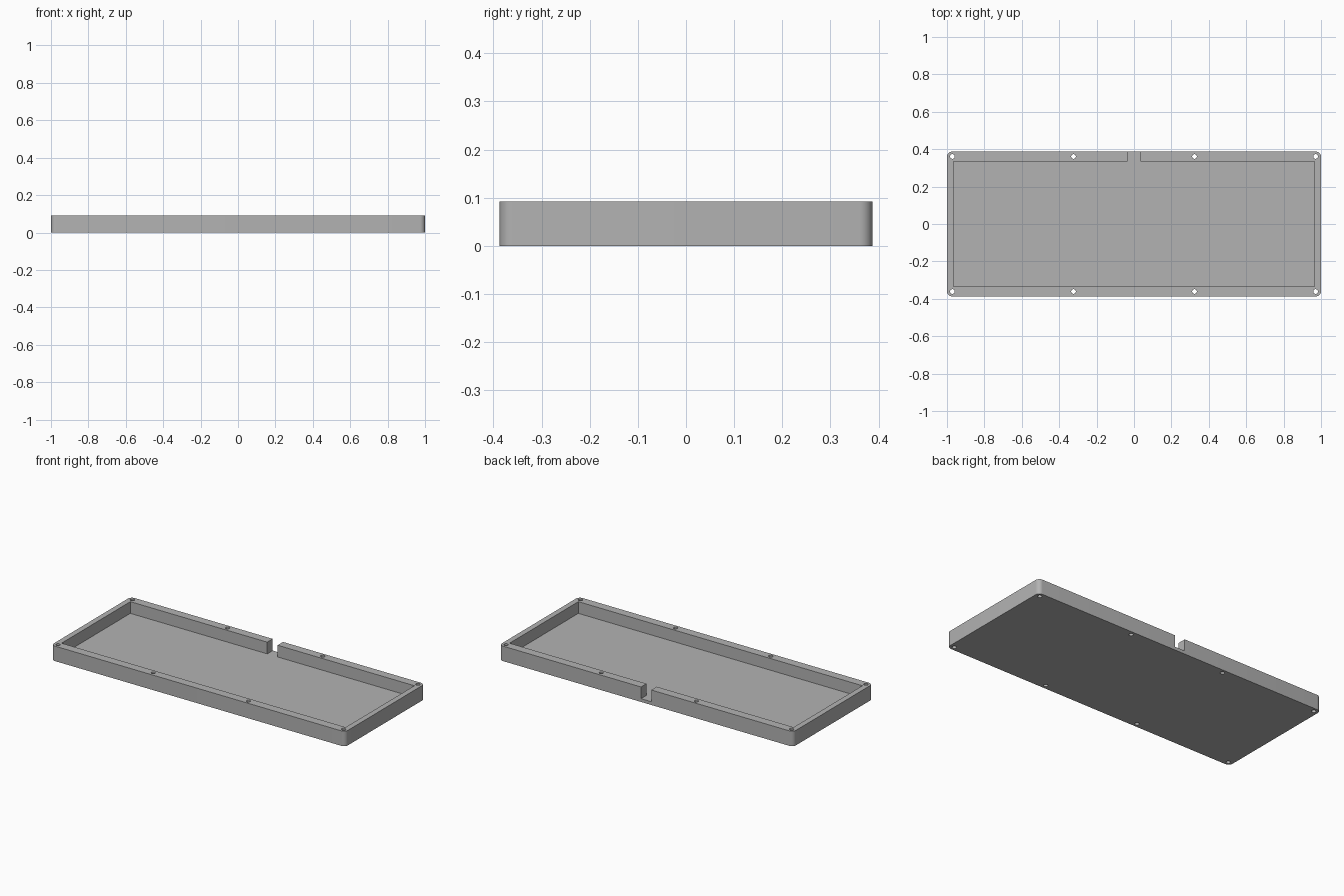
import bpy, bmesh

cube = bpy.data.objects.get("Cube")
if cube:
    bpy.data.objects.remove(cube, do_unlink=True)

HALF_X, HALF_Y, HEIGHT, FLOOR = 1.0, 0.387, 0.092, 0.02
POCKET_X, POCKET_Y, NOTCH_X = 0.966, 0.334, 0.035
HOLE_X, HOLE_Y, HOLE_R = 0.971, 0.361, 0.0125

grey = bpy.data.materials.new("light grey")
grey.use_nodes = True
colour = (0.45, 0.45, 0.45, 1)
grey.diffuse_color = colour
grey.node_tree.nodes["Principled BSDF"].inputs["Base Color"].default_value = colour


def finish(name, bm):
    mesh = bpy.data.meshes.new(name)
    bmesh.ops.recalc_face_normals(bm, faces=bm.faces)
    bm.to_mesh(mesh)
    bm.free()
    mesh.materials.append(grey)
    obj = bpy.data.objects.new(name, mesh)
    bpy.context.collection.objects.link(obj)
    return obj


def prism(bm, outline, bottom, top):
    face = bm.faces.new([bm.verts.new((x, y, bottom)) for x, y in outline])
    lifted = bmesh.ops.extrude_face_region(bm, geom=[face], use_keep_orig=True)
    verts = [v for v in lifted["geom"] if isinstance(v, bmesh.types.BMVert)]
    bmesh.ops.translate(bm, verts=verts, vec=(0, 0, top - bottom))


# Tray block with rounded vertical corners
bm = bmesh.new()
prism(bm, [(-HALF_X, -HALF_Y), (HALF_X, -HALF_Y), (HALF_X, HALF_Y), (-HALF_X, HALF_Y)], 0, HEIGHT)
upright = [e for e in bm.edges if abs(e.verts[0].co.z - e.verts[1].co.z) > 0.01]
bmesh.ops.bevel(bm, geom=upright, offset=0.027, segments=8, profile=0.5, affect='EDGES')
tray = finish("tray", bm)

# Pocket cutter, with the cable notch running out through the back wall
bm = bmesh.new()
right_half = [(POCKET_X, -POCKET_Y), (POCKET_X, POCKET_Y), (NOTCH_X, POCKET_Y), (NOTCH_X, HALF_Y + 0.1)]
prism(bm, right_half + [(-x, y) for x, y in reversed(right_half)], FLOOR, HEIGHT + 0.1)
pocket = finish("pocket_cutter", bm)

# Screw hole cutters, four along each long side
bm = bmesh.new()
for i in range(4):
    for side in (-1, 1):
        ring = bmesh.ops.create_cone(bm, cap_ends=True, segments=24, radius1=HOLE_R,
                                     radius2=HOLE_R, depth=0.4)
        x = HOLE_X * (2 * i / 3 - 1)
        bmesh.ops.translate(bm, verts=ring["verts"], vec=(x, side * HOLE_Y, 0))
holes = finish("screw_hole_cutter", bm)

# Cut the tray
bpy.context.view_layer.objects.active = tray
tray.select_set(True)
for cutter in (pocket, holes):
    cutter.hide_render = True
    cut = tray.modifiers.new("cut", 'BOOLEAN')
    cut.operation, cut.solver, cut.object = 'DIFFERENCE', 'EXACT', cutter
    bpy.ops.object.modifier_apply(modifier=cut.name)
    bpy.data.objects.remove(cutter, do_unlink=True)

bpy.ops.object.shade_smooth_by_angle()
